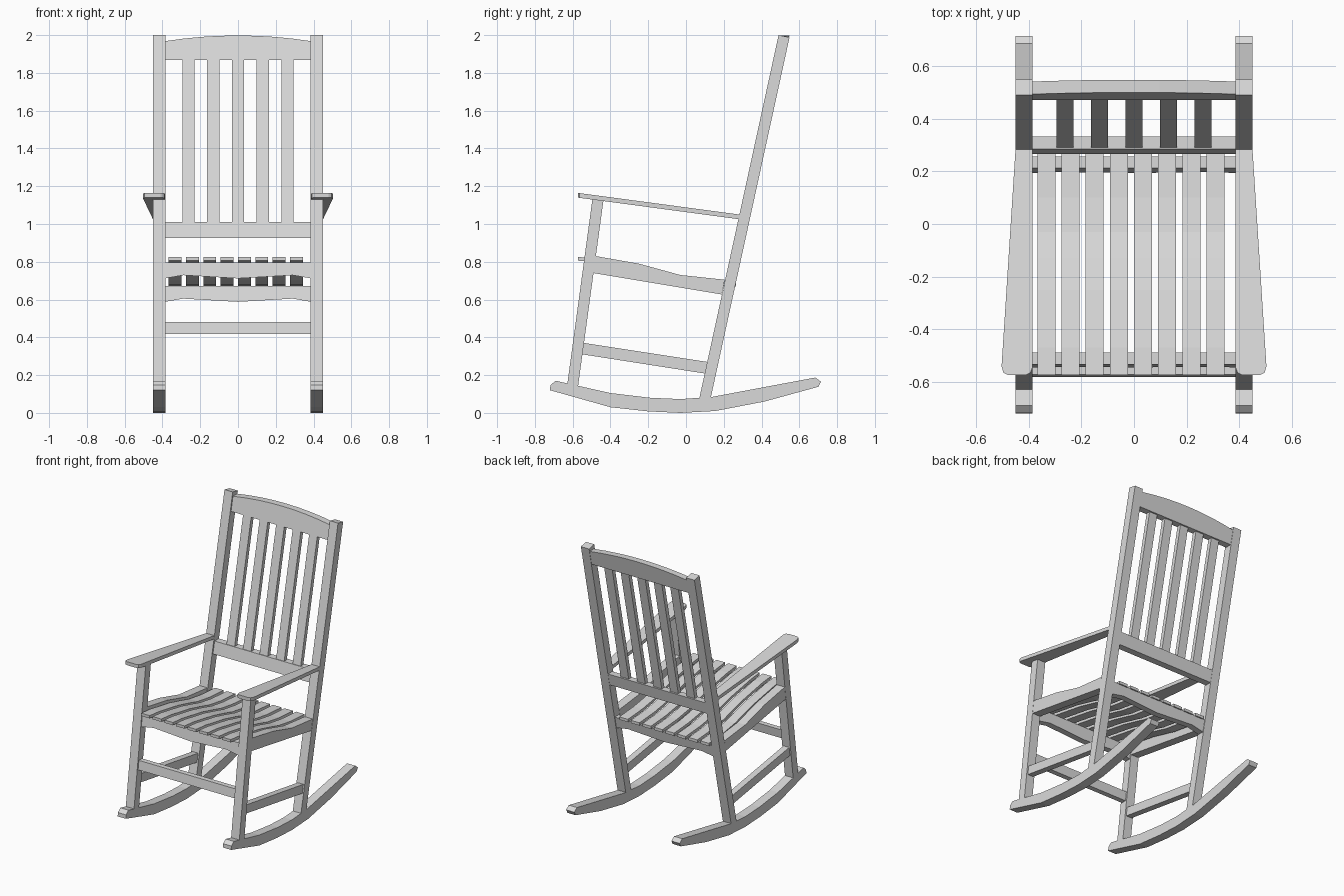
import bpy, bmesh

if "Cube" in bpy.data.objects:
    bpy.data.objects.remove(bpy.data.objects["Cube"])

paint = bpy.data.materials.new("pale grey wood")
paint.diffuse_color = (0.7, 0.7, 0.7, 1)
paint.use_nodes = True
paint.node_tree.nodes["Principled BSDF"].inputs["Base Color"].default_value = paint.diffuse_color


def prism(name, pts, lo, hi, place, mirror=False):
    """Extrude a closed 2D profile from lo to hi; place(a, b, t) gives the 3D point."""
    bm = bmesh.new()
    near = [bm.verts.new(place(a, b, lo)) for a, b in pts]
    far = [bm.verts.new(place(a, b, hi)) for a, b in pts]
    n = len(pts)
    bm.faces.new(near)
    bm.faces.new(far[::-1])
    for i in range(n):
        j = (i + 1) % n
        bm.faces.new((near[i], far[i], far[j], near[j]))
    bmesh.ops.recalc_face_normals(bm, faces=bm.faces)
    me = bpy.data.meshes.new(name)
    bm.to_mesh(me)
    bm.free()
    me.materials.append(paint)
    ob = bpy.data.objects.new(name, me)
    bpy.context.collection.objects.link(ob)
    if mirror:
        ob.modifiers.new("mirror", 'MIRROR')
    return ob


def side(name, pts, lo=0.385, hi=0.45, mirror=True):
    """Profile in the y-z plane, extruded along x and mirrored."""
    return prism(name, pts, lo, hi, lambda y, z, x: (x, y, z), mirror)


def cross(name, pts, y0, thick, z0, tilt):
    """Profile in the x-z plane; front face at y0 for height z0, leaning by tilt."""
    return prism(name, pts, y0, y0 + thick,
                 lambda x, z, y: (x, y + tilt * (z - z0), z))


def box(x0, x1, z0, z1):
    return [(x0, z0), (x1, z0), (x1, z1), (x0, z1)]


LEG, POST = 0.138, 0.219   # lean of front legs and rear posts
W = 0.387                  # half width between the legs

# Rockers
side("rocker", [(-0.72, 0.12), (-0.40, 0.03), (-0.2, 0.008), (-0.03, 0), (0.155, 0.01),
                (0.415, 0.06), (0.70, 0.138), (0.715, 0.165), (0.685, 0.187),
                (0.39, 0.132), (0.14, 0.085), (-0.03, 0.073), (-0.19, 0.08),
                (-0.40, 0.105), (-0.69, 0.17), (-0.718, 0.147)])

# Legs and posts
side("front_leg", [(-0.63, 0.14), (-0.573, 0.13), (-0.437, 1.125), (-0.495, 1.135)])
side("rear_post", [(0.07, 0.075), (0.13, 0.075), (0.548, 1.988), (0.49, 2.0)])

# Side seat rails and side stretchers
side("seat_rail", [(-0.49, 0.74), (0.19, 0.627), (0.205, 0.705), (-0.03, 0.73),
                   (-0.25, 0.79), (-0.478, 0.83)], 0.386, 0.449)
side("side_stretcher", [(-0.555, 0.311), (0.11, 0.207), (0.125, 0.268), (-0.545, 0.371)],
     0.395, 0.44)

# Armrests: plan outline sloping down to the back
prism("armrest", [(0.386, 0.285), (0.386, -0.545), (0.393, -0.565), (0.41, -0.573),
                  (0.48, -0.573), (0.496, -0.565), (0.503, -0.54), (0.45, 0.285)],
      1.14, 1.165, lambda x, y, z: (x, y, z - 0.134 * (y + 0.575)), True)

# Front and rear seat aprons with a wavy lower edge
for name, top, bot, y, lean in (("front_apron", 0.797, 0.712, -0.533, LEG),
                                ("rear_apron", 0.672, 0.588, 0.212, POST)):
    cross(name, [(-W, bot), (-0.29, bot + 0.017), (0, bot), (0.29, bot + 0.017),
                 (W, bot), (W, top), (-W, top)], y, 0.044, top, lean)

# Front stretcher
cross("front_stretcher", box(-W, W, 0.418, 0.482), -0.572, 0.036, 0.482, LEG)

# Seat slats following the dished seat
curve = [(-0.573, 0.826), (-0.47, 0.816), (-0.25, 0.777), (-0.13, 0.747),
         (-0.03, 0.72), (0.1, 0.7), (0.265, 0.688)]
profile = curve + [(y, z - 0.02) for y, z in reversed(curve)]
for i in range(8):
    x = -0.333 + 0.0918 * i
    side("seat_slat", profile, x - 0.034, x + 0.034, False)

# Backrest: lower rail, arched top rail and upright slats
cross("back_lower_rail", box(-W, W, 0.925, 1.01), 0.285, 0.048, 1.01, POST)
arch = [(x * W / 4, 1.998 - 0.03 * (x / 4) ** 2) for x in range(4, -5, -1)]
cross("back_top_rail", [(-W, 1.868), (W, 1.868)] + arch, 0.498, 0.048, 1.99, POST)
for i in range(-2, 3):
    x = 0.131 * i
    cross("back_slat", box(x - 0.032, x + 0.032, 1.0, 1.88), 0.29, 0.03, 1.01, POST)
